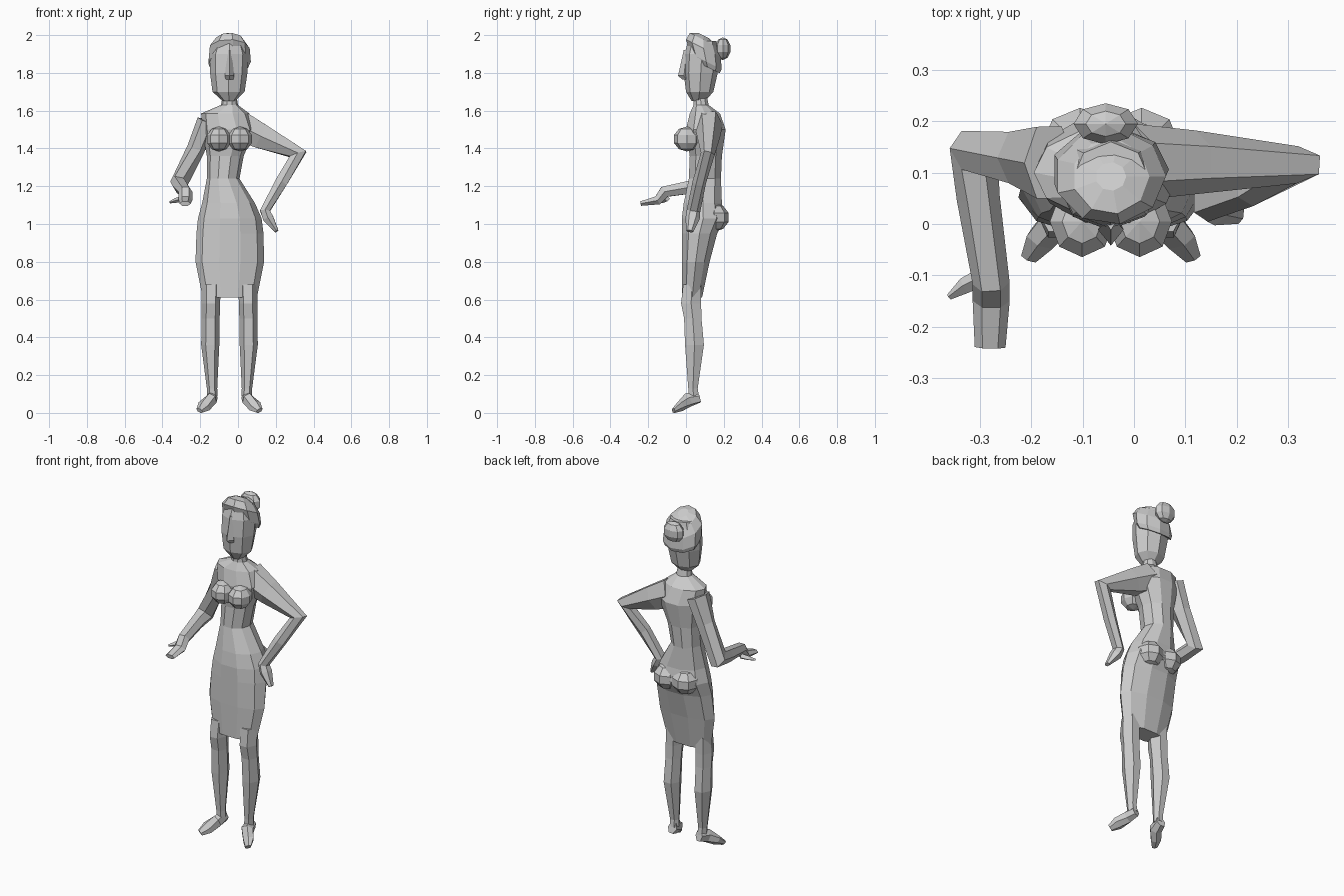
import bpy, bmesh, math
from mathutils import Vector

MID = -0.045  # body centre line in x


def skin(name, rings):
    """Bridge equal-sized point rings and cap both ends."""
    bm = bmesh.new()
    vs = [[bm.verts.new(p) for p in r] for r in rings]
    n = len(vs[0])
    for a, b in zip(vs, vs[1:]):
        for i in range(n):
            j = (i + 1) % n
            bm.faces.new((a[i], a[j], b[j], b[i]))
    bm.faces.new(vs[0])
    bm.faces.new(vs[-1])
    bmesh.ops.recalc_face_normals(bm, faces=bm.faces)
    me = bpy.data.meshes.new(name)
    bm.to_mesh(me)
    bm.free()
    ob = bpy.data.objects.new(name, me)
    bpy.context.collection.objects.link(ob)
    return ob


def circle(n):
    pts = [(math.cos(2 * math.pi * i / n), math.sin(2 * math.pi * i / n)) for i in range(n)]
    m = max(p[1] for p in pts)
    return [(c, s / m) for c, s in pts]


def loft(name, levels, n, tilt=0.0):
    """Levels are (z, x0, x1, y0, y1) bounds; tilt lowers the back."""
    rings = []
    for z, x0, x1, y0, y1 in levels:
        cx, cy, rx, ry = (x0 + x1) / 2, (y0 + y1) / 2, (x1 - x0) / 2, (y1 - y0) / 2
        rings.append([(cx + rx * c, cy + ry * s, z - tilt * ry * s) for c, s in circle(n)])
    return skin(name, rings)


def tube(name, path, hint, n=6):
    """Path points are (x, y, z, half width along hint, half height)."""
    pts = [Vector(p[:3]) for p in path]
    rings = []
    for i, p in enumerate(pts):
        d = Vector()
        if i > 0:
            d += (p - pts[i - 1]).normalized()
        if i < len(pts) - 1:
            d += (pts[i + 1] - p).normalized()
        d.normalize()
        h = Vector(hint)
        u = (h - d * h.dot(d)).normalized()
        v = d.cross(u)
        rings.append([p + u * path[i][3] * c + v * path[i][4] * s for c, s in circle(n)])
    return skin(name, rings)


def ball(name, loc, size, seg=8, rings=5):
    bpy.ops.mesh.primitive_uv_sphere_add(segments=seg, ring_count=rings, radius=1, location=loc)
    ob = bpy.context.object
    ob.name = name
    ob.scale = size
    return ob


# Torso, hips and pencil skirt
loft("torso_and_skirt", [
    (0.61, -0.187, 0.10, -0.02, 0.085),
    (0.80, -0.225, 0.138, -0.022, 0.125),
    (0.95, -0.22, 0.135, -0.022, 0.165),
    (1.03, -0.212, 0.125, -0.022, 0.205),
    (1.11, -0.19, 0.09, -0.012, 0.19),
    (1.24, -0.165, 0.008, 0.015, 0.185),
    (1.36, -0.165, 0.03, 0.02, 0.19),
    (1.50, -0.19, 0.09, 0.0, 0.21),
    (1.585, -0.195, 0.06, 0.02, 0.18),
    (1.63, -0.09, 0.0, 0.04, 0.12),
    (1.70, -0.078, -0.012, 0.042, 0.105)], 10)

# Bust and seat, one rounded form on each side
for side, s in (("left", -1), ("right", 1)):
    ball("bust_" + side, (MID + s * 0.056, 0.005, 1.45), (0.066, 0.073, 0.066))
    ball("seat_" + side, (MID + s * 0.06, 0.15, 1.035), (0.08, 0.08, 0.075))

# Legs and feet, mirrored across the centre line
leg = [(0.09, 0.063, 0.118, 0.012, 0.068), (0.13, 0.065, 0.12, 0.012, 0.062),
       (0.36, 0.054, 0.15, -0.005, 0.095), (0.50, 0.052, 0.147, -0.01, 0.082),
       (0.58, 0.05, 0.147, -0.026, 0.08), (0.68, 0.045, 0.147, -0.015, 0.08)]
foot = [(0.088, 0.068, 0.085, 0.026, 0.03), (0.10, 0.01, 0.068, 0.035, 0.034),
        (0.135, -0.03, 0.035, 0.036, 0.022), (0.158, -0.066, 0.012, 0.02, 0.011)]
for side, s in (("left", -1), ("right", 1)):
    loft("leg_" + side, [(z, *sorted((MID + s * a, MID + s * b)), c, d)
                         for z, a, b, c, d in leg], 6)
    tube("foot_" + side, [(MID + s * x, y, z, w, h) for x, y, z, w, h in foot], (0.9, -0.4 * s, 0))

# Arm held forward with open palm
tube("arm_forward", [
    (-0.165, 0.12, 1.545, 0.052, 0.07), (-0.222, 0.13, 1.40, 0.048, 0.05),
    (-0.312, 0.14, 1.215, 0.048, 0.05), (-0.303, 0.05, 1.20, 0.042, 0.036),
    (-0.278, -0.115, 1.17, 0.036, 0.03), (-0.278, -0.15, 1.125, 0.036, 0.024),
    (-0.28, -0.24, 1.108, 0.03, 0.012)], (1, 0, 0))
tube("thumb_forward", [(-0.29, -0.10, 1.135, 0.018, 0.016), (-0.33, -0.12, 1.125, 0.016, 0.013),
                       (-0.36, -0.142, 1.115, 0.006, 0.006)], (0, 1, 0), 4)

# Arm bent with hand on hip
tube("arm_on_hip", [
    (0.0, 0.12, 1.525, 0.075, 0.08), (0.12, 0.12, 1.465, 0.062, 0.066),
    (0.318, 0.115, 1.37, 0.037, 0.045), (0.228, 0.07, 1.22, 0.036, 0.032),
    (0.143, 0.04, 1.07, 0.036, 0.026), (0.16, 0.035, 1.03, 0.038, 0.028),
    (0.205, 0.02, 0.962, 0.02, 0.01)], (0, 1, 0))

# Head and nose
loft("head", [
    (1.65, -0.08, -0.015, 0.03, 0.10), (1.70, -0.135, 0.035, 0.0, 0.145),
    (1.80, -0.148, 0.05, -0.012, 0.168), (1.90, -0.148, 0.055, -0.008, 0.175),
    (1.97, -0.12, 0.03, 0.012, 0.16)], 8)
loft("nose", [(1.765, -0.065, -0.025, -0.02, 0.02), (1.785, -0.07, -0.02, -0.042, 0.02),
              (1.92, -0.055, -0.035, -0.012, 0.02)], 4)

# Swept-back hair and bun
loft("hair", [
    (1.83, -0.152, 0.055, 0.05, 0.178), (1.86, -0.162, 0.068, 0.025, 0.188),
    (1.93, -0.155, 0.062, 0.0, 0.185), (1.975, -0.12, 0.03, 0.02, 0.165),
    (1.998, -0.075, -0.015, 0.065, 0.12)], 9, 0.5)
ball("hair_bun", (-0.055, 0.195, 1.928), (0.066, 0.042, 0.06))
